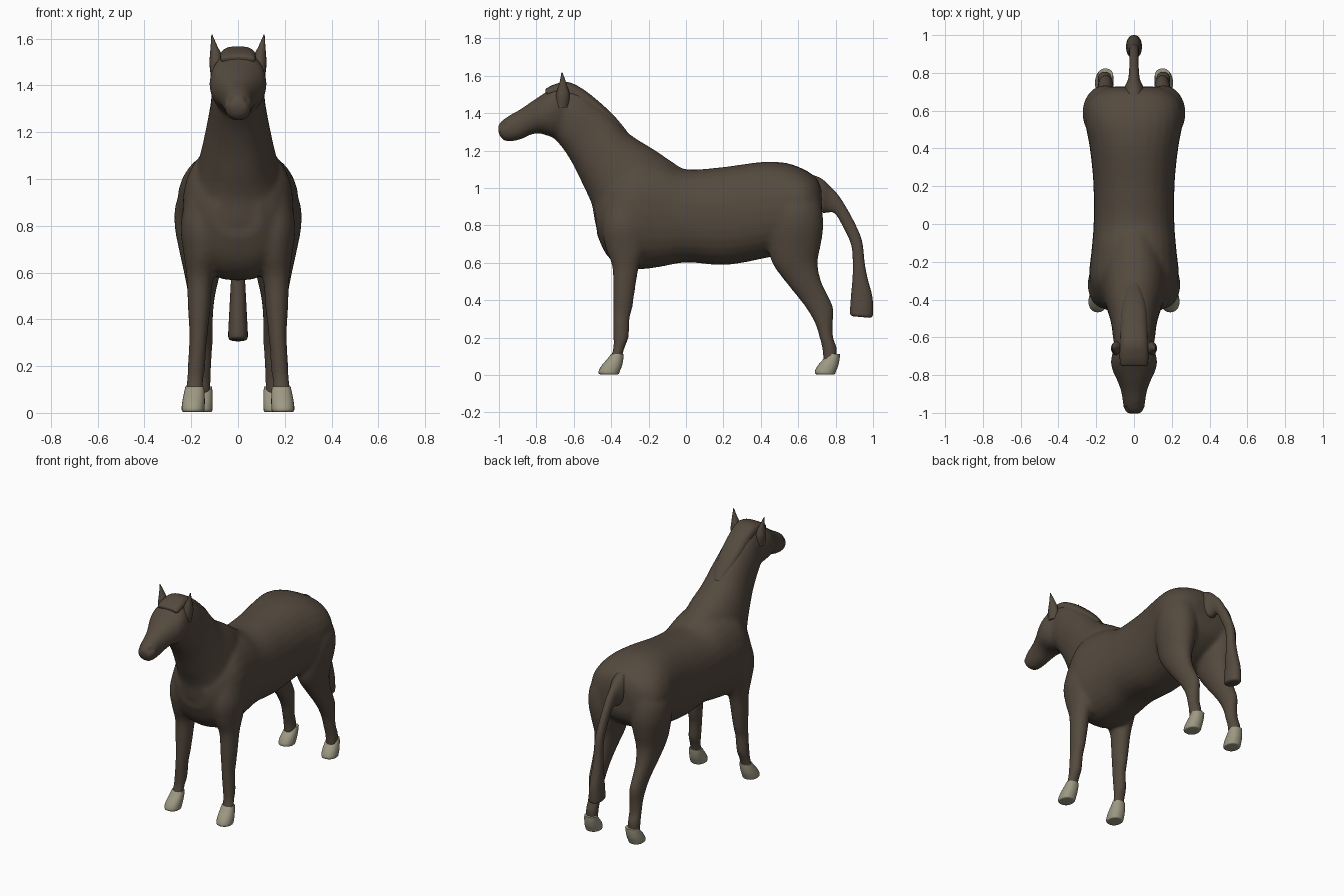
import bpy, bmesh, math
from mathutils import Vector, Matrix


def material(name, rgb):
    m = bpy.data.materials.new(name)
    m.diffuse_color = (*rgb, 1)
    return m


COAT = material("dark_brown_coat", (0.088, 0.067, 0.048))
HOOF = material("pale_hoof", (0.34, 0.32, 0.23))


def catmull(a, b, c, d, t):
    return [0.5 * (2*q + (r - p)*t + (2*p - 5*q + 4*r - s)*t*t + (3*q - p - 3*r + s)*t**3)
            for p, q, r, s in zip(a, b, c, d)]


def loft(bm, secs, side=1, steps=4, n=28, e=2.2):
    """Smooth tube through sections (y1, z1, y2, z2, half width, x centre)."""
    secs = [tuple(s) + (0,) * (6 - len(s)) for s in secs]
    fine = []
    for i in range(len(secs) - 1):
        a, d = secs[max(i - 1, 0)], secs[min(i + 2, len(secs) - 1)]
        fine += [catmull(a, secs[i], secs[i + 1], d, k / steps) for k in range(steps)]
    fine.append(secs[-1])
    rings = []
    for y1, z1, y2, z2, w, x in fine:
        ring = []
        for k in range(n):
            t = 2 * math.pi * k / n
            c = math.copysign(abs(math.cos(t)) ** (2 / e), math.cos(t))
            s = math.copysign(abs(math.sin(t)) ** (2 / e), math.sin(t))
            ring.append(bm.verts.new((side * x + w * c,
                                      (y1 + y2) / 2 + s * (y1 - y2) / 2,
                                      (z1 + z2) / 2 + s * (z1 - z2) / 2)))
        rings.append(ring)
    for r, q in zip(rings, rings[1:]):
        for k in range(n):
            bm.faces.new((r[k], r[(k + 1) % n], q[(k + 1) % n], q[k]))
    bm.faces.new(rings[0])
    bm.faces.new(rings[-1])


def level(rows):
    """Horizontal sections (z, y front, y back, x centre, half width)."""
    return [(yf, z, yb, z, w, x) for z, yf, yb, x, w in rows]


def finish(bm, name, mat):
    bmesh.ops.recalc_face_normals(bm, faces=bm.faces)
    me = bpy.data.meshes.new(name)
    bm.to_mesh(me)
    bm.free()
    me.materials.append(mat)
    ob = bpy.data.objects.new(name, me)
    bpy.context.collection.objects.link(ob)
    return ob


def smooth(ob):
    bpy.ops.object.select_all(action='DESELECT')
    ob.select_set(True)
    bpy.context.view_layer.objects.active = ob
    bpy.ops.object.shade_smooth_by_angle(angle=math.radians(55))


# Body: trunk, neck, head and legs, fused into one skin
TRUNK = [(-.49, .93, -.475, .75, .10), (-.44, 1.03, -.43, .65, .17),
         (-.36, 1.11, -.36, .585, .22), (-.28, 1.16, -.26, .565, .238),
         (-.14, 1.15, -.14, .578, .225), (0, 1.1, 0, .602, .214),
         (.18, 1.11, .18, .588, .214), (.3, 1.126, .3, .60, .222),
         (.42, 1.14, .42, .625, .237), (.54, 1.133, .54, .65, .258),
         (.64, 1.095, .64, .70, .25), (.70, 1.05, .705, .76, .19),
         (.725, .99, .728, .82, .12)]
NECK = [(-.03, 1.11, -.38, .68, .15), (-.17, 1.205, -.475, .78, .175),
        (-.30, 1.287, -.503, .91, .155), (-.385, 1.378, -.548, 1.01, .135),
        (-.46, 1.448, -.597, 1.112, .12), (-.54, 1.512, -.65, 1.2, .112),
        (-.62, 1.55, -.70, 1.26, .10), (-.68, 1.55, -.74, 1.3, .08)]
HEAD = [(-.59, 1.52, -.64, 1.31, .07), (-.64, 1.55, -.68, 1.265, .105),
        (-.71, 1.538, -.735, 1.278, .122), (-.765, 1.502, -.785, 1.292, .114),
        (-.82, 1.466, -.825, 1.287, .092), (-.885, 1.422, -.875, 1.263, .07),
        (-.945, 1.388, -.925, 1.25, .06), (-.99, 1.355, -.97, 1.252, .053),
        (-1.008, 1.325, -.996, 1.275, .035)]
FORELEG = level([(.95, -.42, -.18, .13, .09), (.8, -.45, -.19, .15, .095),
                 (.68, -.43, -.21, .155, .078), (.58, -.395, -.25, .163, .057),
                 (.45, -.391, -.273, .166, .049), (.36, -.391, -.286, .168, .041),
                 (.3, -.391, -.301, .171, .038), (.2, -.389, -.306, .178, .038),
                 (.14, -.39, -.33, .183, .037), (.05, -.42, -.35, .19, .035)])
HINDLEG = level([(1.0, .48, .70, .12, .09), (.9, .45, .725, .15, .115),
                 (.8, .44, .735, .155, .116), (.7, .44, .722, .153, .1),
                 (.6, .46, .704, .153, .078), (.5, .53, .724, .155, .057),
                 (.41, .602, .768, .152, .045), (.345, .65, .791, .15, .043),
                 (.27, .692, .785, .15, .04), (.2, .713, .788, .152, .039),
                 (.14, .728, .808, .155, .039), (.05, .735, .80, .155, .036)])
bm = bmesh.new()
loft(bm, TRUNK, e=2.3)
loft(bm, NECK)
loft(bm, HEAD)
for s in (1, -1):
    loft(bm, FORELEG, s, e=2)
    loft(bm, HINDLEG, s, e=2)
    # brow over the eye
    bmesh.ops.create_uvsphere(bm, u_segments=16, v_segments=10, radius=.027,
                              matrix=Matrix.Translation((s * .082, -.75, 1.45)))
body = finish(bm, "horse_body", COAT)
rm = body.modifiers.new("fuse", 'REMESH')
rm.mode = 'VOXEL'
rm.voxel_size = .011
sm = body.modifiers.new("soften", 'SMOOTH')
sm.factor = .5
sm.iterations = 12
fused = bpy.data.meshes.new_from_object(
    body.evaluated_get(bpy.context.evaluated_depsgraph_get()))
body.modifiers.clear()
body.data = fused
if not fused.materials:
    fused.materials.append(COAT)
for p in fused.polygons:
    p.material_index = 0
# Nostril dents
for v in fused.vertices:
    for s in (1, -1):
        hole = Vector((s * .036, -.978, 1.335))
        d = (v.co - hole).length
        if d < .024:
            v.co += Vector((-s * .4, .9, 0)) * .014 * (1 - d / .024)
smooth(body)

# Hooves
HOOF_ROWS = [(.112, -.4, -.333, .185, .04), (.085, -.422, -.335, .187, .044),
             (.05, -.452, -.342, .19, .048), (.02, -.467, -.354, .192, .049),
             (.006, -.464, -.36, .192, .046), (.003, -.45, -.37, .192, .036)]
for name, dy, dx in (("front_hooves", 0, 0), ("hind_hooves", 1.156, -.034)):
    bm = bmesh.new()
    for s in (1, -1):
        loft(bm, level([(z, a + dy, b + dy, x + dx, w) for z, a, b, x, w in HOOF_ROWS]),
             s, steps=3, n=24)
    smooth(finish(bm, name, HOOF))

# Tail
bm = bmesh.new()
loft(bm, [(.62, 1.085, .65, .92, .06), (.716, 1.055, .725, .87, .05),
          (.77, 1.008, .758, .87, .032), (.823, .95, .797, .863, .026),
          (.893, .83, .843, .787, .024), (.94, .72, .885, .69, .026),
          (.955, .6, .892, .585, .029), (.97, .52, .89, .51, .033),
          (.996, .42, .882, .42, .038), (1.0, .335, .877, .338, .042),
          (.995, .312, .882, .32, .039), (.98, .306, .895, .314, .028)])
smooth(finish(bm, "tail", COAT))

# Mane with forelock
bm = bmesh.new()
loft(bm, [(-.752, 1.52, -.748, 1.506, .064), (-.745, 1.533, -.735, 1.49, .073),
          (-.70, 1.555, -.685, 1.49, .076), (-.63, 1.566, -.63, 1.47, .074),
          (-.55, 1.528, -.59, 1.44, .072), (-.46, 1.457, -.51, 1.375, .069),
          (-.38, 1.381, -.43, 1.31, .057), (-.315, 1.303, -.35, 1.25, .03)], e=2.6)
smooth(finish(bm, "mane", COAT))

# Ears
bm = bmesh.new()
for s in (1, -1):
    loft(bm, level([(1.43, -.70, -.63, .085, .03), (1.49, -.695, -.622, .093, .029),
                    (1.53, -.687, -.63, .095, .025), (1.57, -.675, -.643, .103, .014),
                    (1.617, -.666, -.66, .112, .002)]), s, n=16, e=2)
smooth(finish(bm, "ears", COAT))
